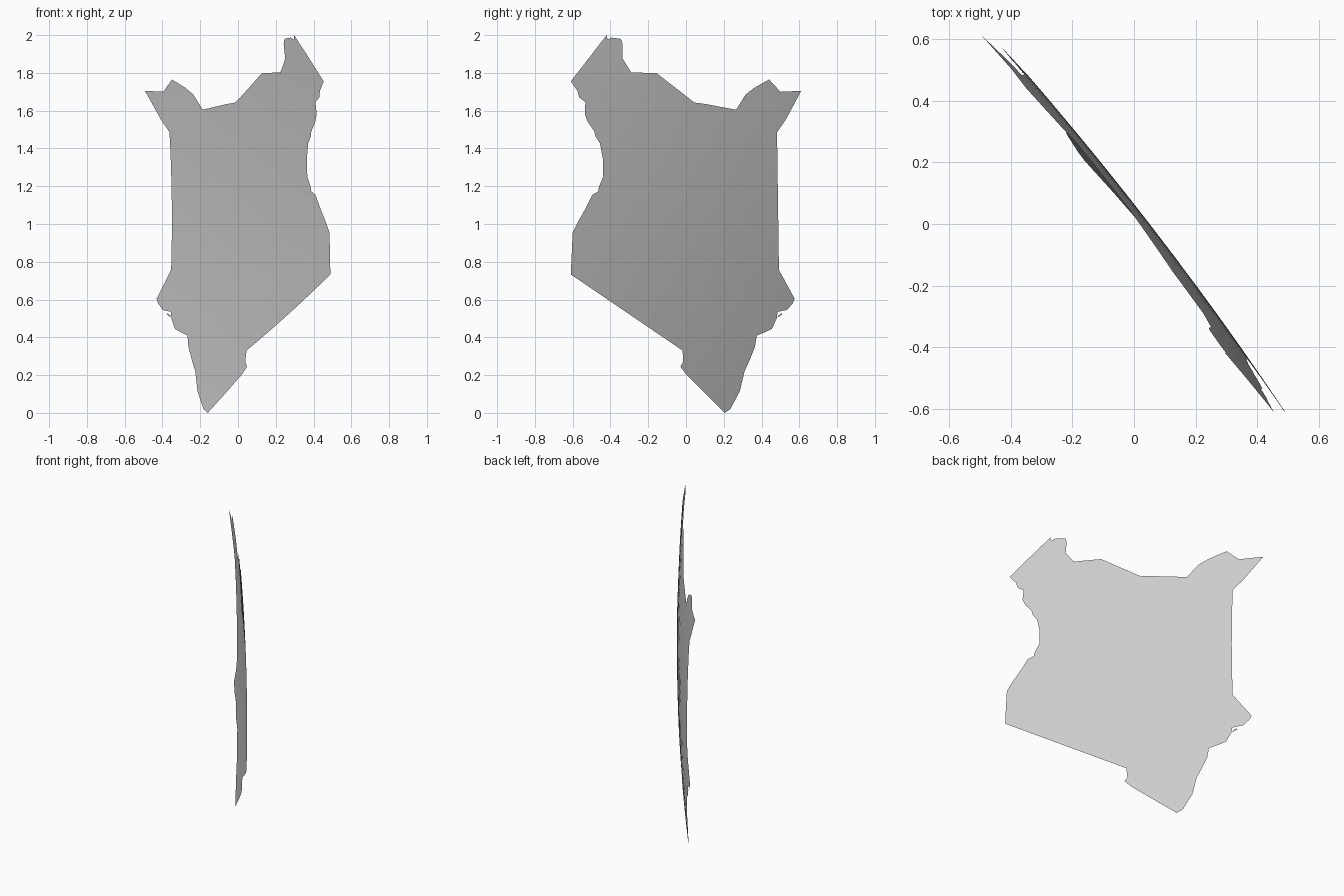
import bpy, bmesh, math
from mathutils import Vector

# The land is a patch of a large globe whose centre lies far behind it
R = 11.27
CENTRE_X, CENTRE_Y, CENTRE_Z = -8.864, -6.895, 0.92


def globe_x(y, z):
    return math.sqrt(R * R - (y - CENTRE_Y) ** 2 - (z - CENTRE_Z) ** 2) + CENTRE_X


def globe_patch(name, outline, step=0.1):
    bm = bmesh.new()
    face = bm.faces.new([bm.verts.new((0, y, z)) for y, z in outline])
    face.normal_update()
    if face.normal.x < 0:
        face.normal_flip()
    bmesh.ops.triangulate(bm, faces=bm.faces[:])
    # cut the flat patch on a regular grid so it can bend
    for axis, lo, hi in ((Vector((0, 1, 0)), -0.7, 0.7), (Vector((0, 0, 1)), 0, 2)):
        for i in range(1, round((hi - lo) / step)):
            bmesh.ops.bisect_plane(bm, geom=bm.verts[:] + bm.edges[:] + bm.faces[:],
                                   plane_co=axis * (lo + i * step + 0.003), plane_no=axis)
    bmesh.ops.triangulate(bm, faces=bm.faces[:])
    # wrap onto the globe
    for v in bm.verts:
        v.co.x = globe_x(v.co.y, v.co.z)
    for f in bm.faces:
        f.smooth = True
    me = bpy.data.meshes.new(name)
    bm.to_mesh(me)
    bm.free()
    ob = bpy.data.objects.new(name, me)
    bpy.context.collection.objects.link(ob)
    return ob


# Outline as seen from the right side (y, z)
mainland = [
    (-.42, 2.0), (-.415, 1.975), (-.395, 1.987), (-.345, 1.98), (-.335, 1.95),
    (-.335, 1.875), (-.29, 1.803), (-.155, 1.798), (.045, 1.643), (.105, 1.635),
    (.265, 1.605), (.315, 1.685), (.36, 1.72), (.44, 1.765), (.50, 1.70),
    (.61, 1.705), (.53, 1.555), (.482, 1.485), (.492, .757), (.575, .605),
    (.565, .58), (.535, .545), (.485, .535), (.48, .50), (.455, .445),
    (.425, .43), (.375, .41), (.365, .35), (.335, .275), (.31, .22),
    (.285, .115), (.235, .02), (.205, 0), (0, .205), (-.03, .245),
    (-.015, .27), (-.018, .33), (-.61, .733), (-.60, .955), (-.57, 1.015),
    (-.53, 1.085), (-.495, 1.155), (-.465, 1.172), (-.46, 1.20), (-.438, 1.25),
    (-.44, 1.345), (-.455, 1.425), (-.48, 1.465), (-.485, 1.49), (-.52, 1.54),
    (-.535, 1.58), (-.533, 1.645), (-.565, 1.67), (-.575, 1.705), (-.61, 1.755),
]
globe_patch("mainland", mainland)

# Small island off the coast
globe_patch("coastal_island", [(.485, .505), (.51, .522), (.505, .528), (.488, .515)])
